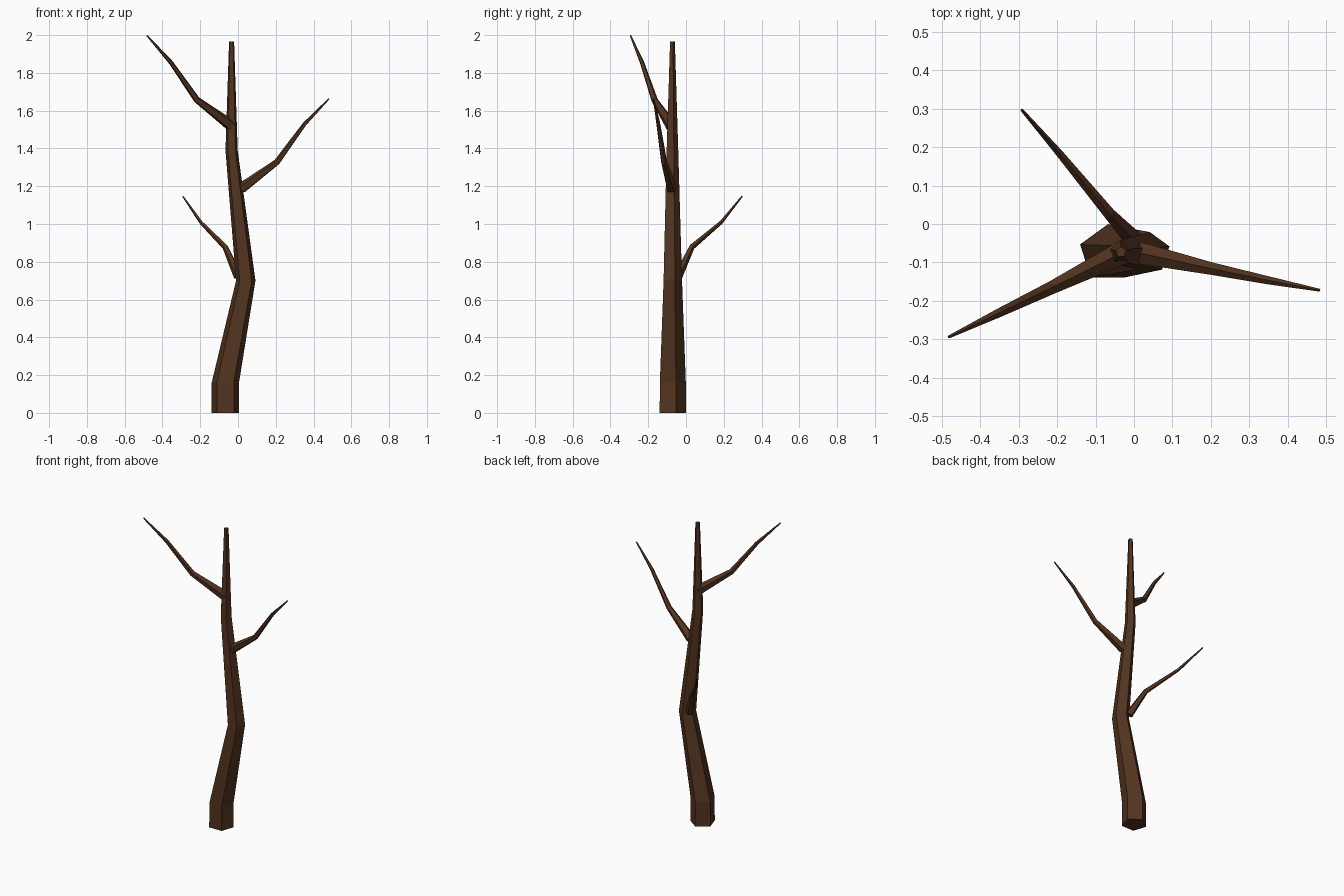
import bpy, bmesh
from math import cos, sin, pi
from mathutils import Vector

if "Cube" in bpy.data.objects:
    bpy.data.objects.remove(bpy.data.objects["Cube"])

SIDES = 5
bark = bpy.data.materials.new("bark")
bark.diffuse_color = (0.085, 0.034, 0.014, 1)
bark.use_nodes = True
bark.node_tree.nodes["Principled BSDF"].inputs["Base Color"].default_value = bark.diffuse_color


def limb(name, stations, level=False):
    """Tapered five-sided tube through (x, y, z, radius) stations."""
    pts = [Vector(s[:3]) for s in stations]
    bm = bmesh.new()
    rings = []
    for i, (p, s) in enumerate(zip(pts, stations)):
        if level:
            u, v = Vector((1, 0, 0)), Vector((0, 1, 0))
        else:
            # ring faces along the average of the neighbouring segments
            before = (p - pts[i - 1]).normalized() if i else Vector()
            after = (pts[i + 1] - p).normalized() if i < len(pts) - 1 else Vector()
            t = (before + after).normalized()
            u = Vector((0, 0, 1)).cross(t).normalized()
            v = t.cross(u)
        angles = [pi / 2 + 2 * pi * k / SIDES for k in range(SIDES)]
        rings.append([bm.verts.new(p + s[3] * (cos(a) * u + sin(a) * v)) for a in angles])
    for a, b in zip(rings, rings[1:]):
        for k in range(SIDES):
            n = (k + 1) % SIDES
            bm.faces.new((a[k], a[n], b[n], b[k]))
    bm.faces.new(rings[0][::-1])
    bm.faces.new(rings[-1])
    bmesh.ops.recalc_face_normals(bm, faces=bm.faces)
    mesh = bpy.data.meshes.new(name)
    bm.to_mesh(mesh)
    bm.free()
    mesh.materials.append(bark)
    obj = bpy.data.objects.new(name, mesh)
    bpy.context.collection.objects.link(obj)


# Crooked trunk with level rings
limb("trunk", [(-0.067, -0.077, 0, 0.077), (-0.067, -0.077, 0.16, 0.076),
               (0.041, -0.075, 0.70, 0.054), (-0.034, -0.075, 1.39, 0.034),
               (-0.034, -0.073, 1.967, 0.014)], level=True)

# Three bent branches, rooted inside the trunk
limb("upper_left_branch", [(-0.035, -0.077, 1.52, 0.032), (-0.217, -0.167, 1.657, 0.018),
                           (-0.355, -0.233, 1.855, 0.012), (-0.482, -0.294, 1.998, 0.004)])
limb("right_branch", [(0.018, -0.076, 1.188, 0.030), (0.206, -0.117, 1.327, 0.017),
                      (0.352, -0.147, 1.528, 0.011), (0.482, -0.172, 1.663, 0.004)])
limb("back_left_branch", [(0.003, -0.045, 0.722, 0.026), (-0.067, 0.030, 0.878, 0.016),
                          (-0.195, 0.185, 1.008, 0.010), (-0.292, 0.297, 1.147, 0.004)])
